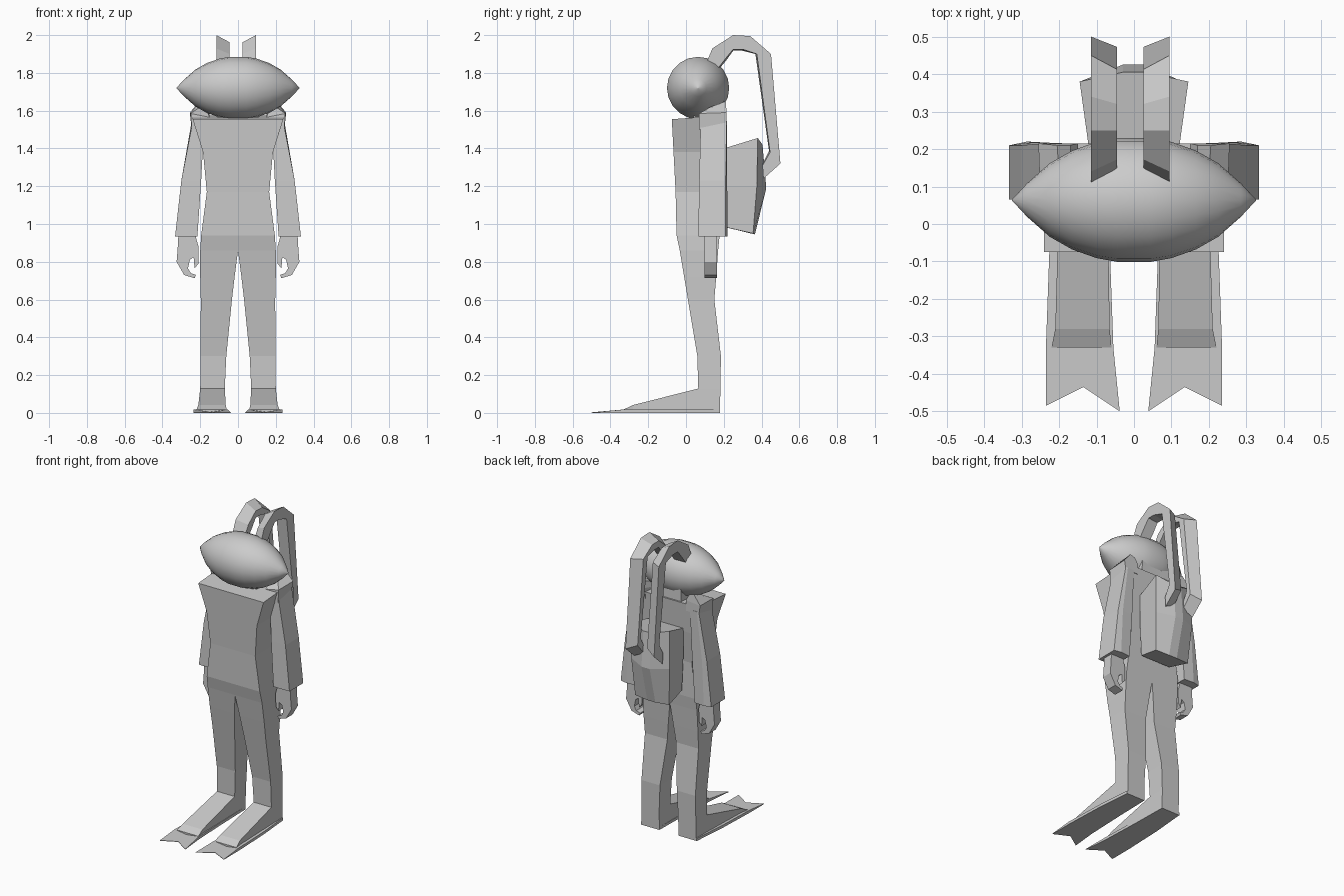
import bpy, bmesh, math
from mathutils import Vector

grey = bpy.data.materials.new("plain_grey")
grey.diffuse_color = (0.6, 0.6, 0.6, 1)


def loft(name, rings, closed_path=False):
    """Skin equal-length point rings into a capped solid."""
    bm = bmesh.new()
    vs = [[bm.verts.new(p) for p in r] for r in rings]
    n = len(rings[0])
    for a, b in zip(vs, vs[1:]):
        for i in range(n):
            j = (i + 1) % n
            bm.faces.new((a[i], a[j], b[j], b[i]))
    bm.faces.new(vs[0])
    bm.faces.new(vs[-1])
    bmesh.ops.remove_doubles(bm, verts=bm.verts, dist=0.0005)
    bmesh.ops.recalc_face_normals(bm, faces=bm.faces)
    me = bpy.data.meshes.new(name)
    bm.to_mesh(me)
    bm.free()
    ob = bpy.data.objects.new(name, me)
    me.materials.append(grey)
    bpy.context.collection.objects.link(ob)
    return ob


def box_rings(sections, s=1):
    """Sections are (z, x0, x1, y0, y1)."""
    return [[(s*a, c, z), (s*b, c, z), (s*b, d, z), (s*a, d, z)]
            for z, a, b, c, d in sections]


# Torso, flaring to wide shoulders
torso = box_rings([(0.86, -.2, .2, -.033, .17), (0.94, -.195, .195, -.05, .178),
                   (1.17, -.165, .165, -.055, .175), (1.38, -.185, .185, -.066, .2),
                   (1.555, -.24, .24, -.075, .215)])
torso[-1] = [(x, y, z + (0.02 if y > 0 else 0)) for x, y, z in torso[-1]]
loft("torso", torso)

# Neck under the head
loft("neck", box_rings([(1.54, -.11, .11, .04, .205), (1.68, -.1, .1, .04, .2)]))

# Head: pointed lens turned around the x axis
rings = []
for x, r in [(-.325, .002), (-.285, .045), (-.225, .098), (-.165, .132), (-.1, .155), (-.045, .165),
             (.045, .165), (.1, .155), (.165, .132), (.225, .098), (.285, .045), (.325, .002)]:
    rings.append([(x, .064 + r * math.cos(k * math.tau / 20),
                   1.72 + r * math.sin(k * math.tau / 20)) for k in range(20)])
head = loft("head", rings)
for p in head.data.polygons:
    p.use_smooth = True

for s, side in ((-1, "left"), (1, "right")):
    # Legs
    loft(side + "_leg", box_rings([
        (0.0, .07, .2, .065, .18), (0.13, .07, .2, .065, .182),
        (0.3, .062, .198, .06, .185), (0.6, .032, .197, .01, .15),
        (0.72, .018, .2, -.01, .16), (0.86, 0, .2, -.033, .17)], s))

    # Foot wedge sloping onto the fin
    loft(side + "_foot", [[(s*a, y, 0.0), (s*b, y, 0.0), (s*b, y, h), (s*a, y, h)]
                          for y, a, b, h in [(.07, .07, .2, .13), (-.28, .065, .21, .042),
                                             (-.33, .06, .22, .018)]])

    # Swim fin with a notched tip
    outline = [(.07, .18), (.205, .18), (.225, -.05), (.235, -.33), (.235, -.485),
               (.135, -.435), (.038, -.5), (.055, -.33), (.065, -.05)]
    loft(side + "_fin", [[(s*x, y, 0) for x, y in outline],
                         [(s*x, y, .018 if y > -.4 else .003) for x, y in outline]])

    # Raised shoulder wedge at the back of the collar
    loft(side + "_shoulder", [
        [(s*.15, .07, 1.5), (s*.245, .07, 1.5), (s*.245, .215, 1.53), (s*.15, .215, 1.53)],
        [(s*.15, .07, 1.565), (s*.25, .07, 1.585), (s*.255, .215, 1.59), (s*.15, .215, 1.6)],
        [(s*.17, .13, 1.61), (s*.2, .13, 1.62), (s*.205, .21, 1.65), (s*.17, .21, 1.64)]])

    # Sleeved arm
    loft(side + "_arm", [
        [(s*.215, .065, .935), (s*.333, .065, .935), (s*.333, .21, .935),
         (s*.285, .22, .935), (s*.215, .215, .935)],
        [(s*.195, .07, 1.23), (s*.3, .07, 1.23), (s*.3, .21, 1.23),
         (s*.27, .218, 1.23), (s*.195, .215, 1.23)],
        [(s*.18, .077, 1.515), (s*.245, .077, 1.515), (s*.245, .215, 1.545),
         (s*.23, .217, 1.545), (s*.18, .215, 1.545)]])

    # Hooked hand
    hand = [(.225, .95), (.223, .93), (.209, .88), (.21, .79), (.23, .765), (.235, .825),
            (.255, .81), (.265, .765), (.25, .74), (.222, .73), (.23, .713), (.285, .73),
            (.325, .8), (.32, .86), (.315, .95)]
    loft(side + "_hand", [[(s*x, y, z) for x, z in hand] for y in (.097, .165)])

    # Air hose: skewed band, larger on its outer side
    outer = [(.41, 1.24), (.5, 1.32), (.45, 1.9), (.34, 1.995), (.25, 2.0), (.14, 1.93), (.11, 1.86)]
    inner = [(.405, 1.31), (.445, 1.38), (.375, 1.9), (.3, 1.925), (.25, 1.925), (.205, 1.87), (.17, 1.825)]
    hose = []
    for o, i in zip(outer, inner):
        o, i = Vector(o), Vector(i)
        m = o.lerp(i, .5)
        k = i + (i - o) * .1
        hose.append([(s*.105 - .01, o.x, o.y), (s*.035 - .01, m.x, m.y),
                     (s*.035 - .01, k.x, k.y), (s*.105 - .01, i.x, i.y)])
    loft(side + "_hose", hose)

# Backpack with a bulging back panel
loft("backpack", [
    [(-.11, .2, .985), (.11, .2, .985), (.125, .355, .95), (.03, .365, .945), (-.03, .365, .945), (-.125, .355, .95)],
    [(-.12, .2, 1.2), (.12, .2, 1.2), (.14, .375, 1.2), (.03, .425, 1.19), (-.03, .425, 1.19), (-.14, .375, 1.2)],
    [(-.12, .2, 1.4), (.12, .2, 1.4), (.145, .38, 1.455), (.03, .405, 1.42), (-.03, .405, 1.42), (-.145, .38, 1.455)]])
